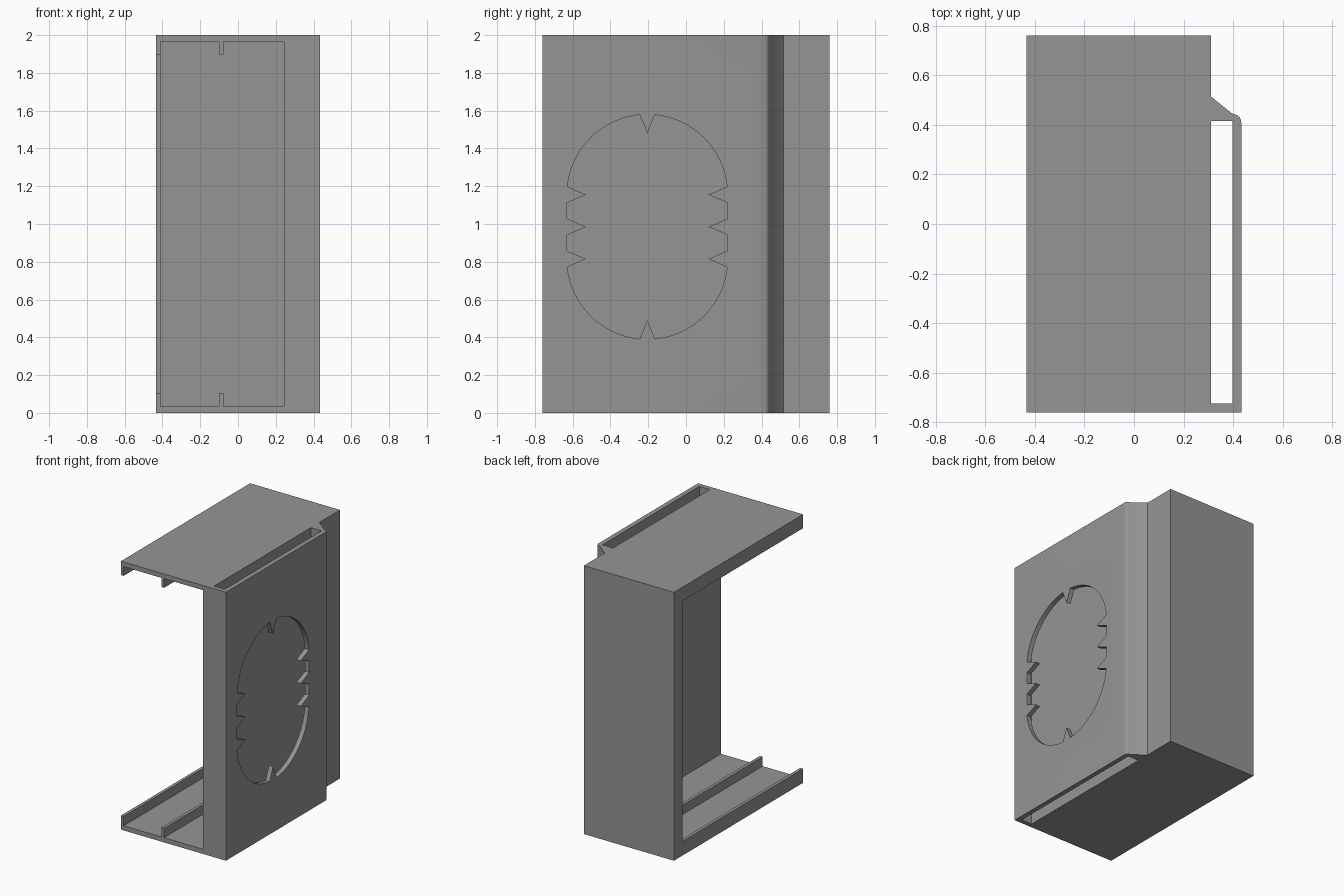
import bpy, bmesh, math
from mathutils import Vector

if "Cube" in bpy.data.objects:
    bpy.data.objects.remove(bpy.data.objects["Cube"])

grey = bpy.data.materials.new("plain grey")
grey.diffuse_color = (0.30, 0.30, 0.30, 1)
grey.use_nodes = True
grey.node_tree.nodes["Principled BSDF"].inputs["Base Color"].default_value = grey.diffuse_color


def prism(name, points, direction):
    """Extrude a closed loop of 3D points along a direction."""
    bm = bmesh.new()
    face = bm.faces.new([bm.verts.new(p) for p in points])
    ext = bmesh.ops.extrude_face_region(bm, geom=[face])
    verts = [g for g in ext["geom"] if isinstance(g, bmesh.types.BMVert)]
    bmesh.ops.translate(bm, vec=Vector(direction), verts=verts)
    bmesh.ops.recalc_face_normals(bm, faces=bm.faces)
    mesh = bpy.data.meshes.new(name)
    bm.to_mesh(mesh)
    bm.free()
    obj = bpy.data.objects.new(name, mesh)
    bpy.context.collection.objects.link(obj)
    mesh.materials.append(grey)
    return obj


def box(name, x0, x1, y0, y1, z0, z1):
    return prism(name, [(x0, y0, z0), (x1, y0, z0), (x1, y1, z0), (x0, y1, z0)],
                 (0, 0, z1 - z0))


def cut(target, cutter):
    mod = target.modifiers.new("cut", "BOOLEAN")
    mod.operation, mod.solver, mod.object = "DIFFERENCE", "EXACT", cutter
    bpy.context.view_layer.objects.active = target
    bpy.ops.object.modifier_apply(modifier=mod.name)
    bpy.data.objects.remove(cutter)


# Housing block: plan outline with the rounded, sloping shoulder on the right
outline = [(-.433, -.76), (.433, -.76), (.433, .41)]
for i in range(1, 6):
    a = math.radians(i * 10)
    outline.append((.398 + .035 * math.cos(a), .41 + .035 * math.sin(a)))
outline += [(.395, .447), (.31, .515), (.31, .76), (-.433, .76)]
housing = prism("housing", [(x, y, 0) for x, y in outline], (0, 0, 2))

# Cavity, open to the front and left, leaving a centre rib and an edge lip
cut(housing, box("left_bay", -.41, -.10, -1, .725, .035, 1.965))
cut(housing, box("right_bay", -.077, .243, -1, .725, .035, 1.965))
cut(housing, box("rib_gap", -.2, 0, -1, .725, .105, 1.897))
cut(housing, box("side_opening", -.6, -.3, -1, .66, .105, 1.897))

# Slot running from top to bottom behind the outer plate
cut(housing, box("slot", .31, .398, -.725, .415, -.1, 2.1))

# Oval window in the outer plate with pointed teeth
CY, CZ, R, HALF = -.205, .985, .425, .17
quarter = []
a0, a1 = math.asin(.043 / R), math.acos(.04 / R)
for i in range(17):
    a = a0 + (a1 - a0) * i / 16
    quarter.append((R * math.cos(a), HALF + R * math.sin(a)))
side = [(R, .043), (.325, 0), (R, -.043)]                      # middle tooth
upper = [(.325, HALF), (R, HALF - .043)]                       # upper tooth
right = [(y, -z) for y, z in reversed(quarter)]
right += [(y, -z) for y, z in upper] + side[::-1] + upper[::-1] + quarter
left = [(-y, -z) for y, z in right]
loop = right + [(0, .495)] + left + [(0, -.495)]
cut(housing, prism("window", [(.36, CY + y, CZ + z) for y, z in loop], (.2, 0, 0)))

# Smooth the rounded surfaces only
bpy.ops.object.select_all(action="DESELECT")
housing.select_set(True)
bpy.context.view_layer.objects.active = housing
bpy.ops.object.shade_smooth_by_angle(angle=math.radians(25))
